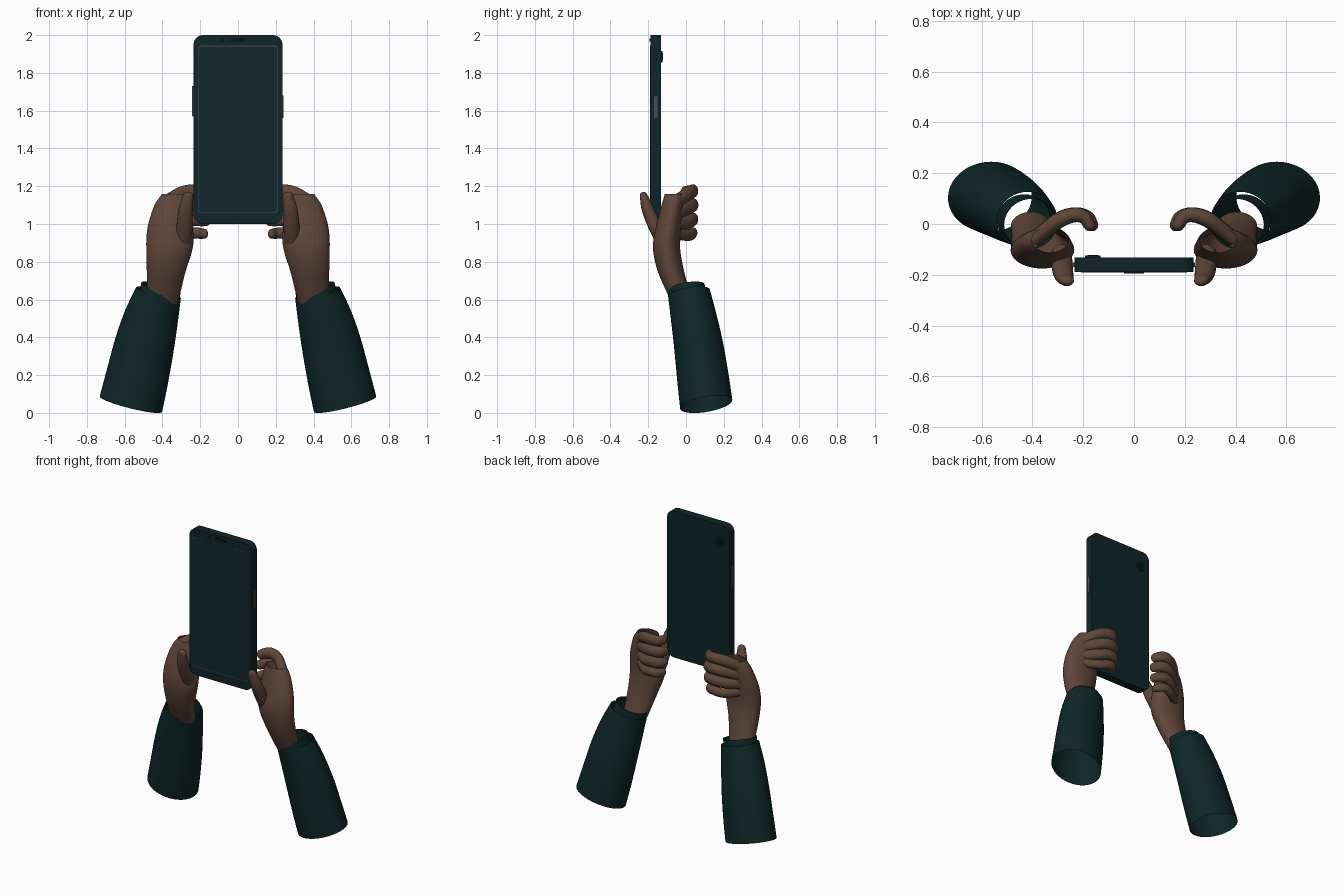
import bpy, bmesh, math
from mathutils import Vector

if "Cube" in bpy.data.objects:
    bpy.data.objects.remove(bpy.data.objects["Cube"])


def material(name, rgb):
    m = bpy.data.materials.new(name)
    m.diffuse_color = (*rgb, 1)
    m.use_nodes = True
    m.node_tree.nodes["Principled BSDF"].inputs["Base Color"].default_value = m.diffuse_color
    return m


SKIN = material("brown skin", (0.115, 0.061, 0.042))
CLOTH = material("dark teal cloth", (0.0045, 0.020, 0.020))
BODY = material("dark teal phone", (0.0045, 0.018, 0.021))
SCREEN = material("screen teal", (0.0055, 0.021, 0.025))
GREY = material("grey trim", (0.075, 0.075, 0.08))
BLACK = material("near black", (0.002, 0.006, 0.007))


def finish(name, bm, mat):
    bmesh.ops.recalc_face_normals(bm, faces=bm.faces)
    me = bpy.data.meshes.new(name)
    bm.to_mesh(me)
    bm.free()
    me.materials.append(mat)
    ob = bpy.data.objects.new(name, me)
    bpy.context.collection.objects.link(ob)
    bpy.ops.object.select_all(action='DESELECT')
    ob.select_set(True)
    bpy.context.view_layer.objects.active = ob
    bpy.ops.object.shade_smooth_by_angle(angle=math.radians(40))
    return ob


def spline(pts, steps=5):
    """Catmull-Rom through rows of (x, y, z, rx, ry)."""
    p = [Vector(q) for q in pts]
    p = [2 * p[0] - p[1]] + p + [2 * p[-1] - p[-2]]
    out = []
    for i in range(1, len(p) - 2):
        a, b, c, d = p[i - 1:i + 3]
        for k in range(steps):
            t = k / steps
            out.append(0.5 * (2 * b + (c - a) * t + (2 * a - 5 * b + 4 * c - d) * t * t
                              + (3 * b - a - 3 * c + d) * t ** 3))
    return out + [p[-2]]


def loft(name, pts, mat, side, ref, axis=None, tip=False, n=28):
    """Tube of elliptical rings; the last end gets a round tip if asked."""
    rows = spline(pts)
    rings = []
    for i, q in enumerate(rows):
        a, b = rows[max(i - 1, 0)], rows[min(i + 1, len(rows) - 1)]
        t = Vector(axis) if axis else Vector(b[:3]) - Vector(a[:3])
        rings.append((Vector(q[:3]), t.normalized(), q[3], q[4]))
    if tip:
        c, t, rx, ry = rings[-1]
        for k in range(1, 7):
            ang = math.radians(14.5 * k)
            rings.append((c + t * rx * math.sin(ang), t, rx * math.cos(ang), ry * math.cos(ang)))
    bm = bmesh.new()
    prev = None
    for c, t, rx, ry in rings:
        u = Vector(ref).cross(t).normalized()
        v = t.cross(u)
        ring = []
        for j in range(n):
            ang = math.tau * j / n
            w = c + u * rx * math.cos(ang) + v * ry * math.sin(ang)
            ring.append(bm.verts.new((w.x * side, w.y, w.z)))
        if prev:
            for j in range(n):
                bm.faces.new((prev[j], prev[(j + 1) % n], ring[(j + 1) % n], ring[j]))
        elif tip:
            bm.faces.new(ring)
        prev = ring
    if tip:
        bm.faces.new(prev)
    return finish(name, bm, mat)


def plate(name, x0, x1, z0, z1, y0, y1, r, mat, seg=8):
    """Rounded rectangle in the xz plane, extruded from y0 to y1."""
    bm = bmesh.new()
    ring = []
    corners = ((x1 - r, z1 - r), (x0 + r, z1 - r), (x0 + r, z0 + r), (x1 - r, z0 + r))
    for i, (cx, cz) in enumerate(corners):
        for k in range(seg + 1):
            a = math.pi / 2 * (i + k / seg)
            ring.append(bm.verts.new((cx + r * math.cos(a), y0, cz + r * math.sin(a))))
    face = bm.faces.new(ring)
    ext = bmesh.ops.extrude_face_region(bm, geom=[face], use_keep_orig=True)
    moved = [g for g in ext['geom'] if isinstance(g, bmesh.types.BMVert)]
    bmesh.ops.translate(bm, verts=moved, vec=(0, y1 - y0, 0))
    bmesh.ops.remove_doubles(bm, verts=bm.verts, dist=1e-5)
    return finish(name, bm, mat)


# Phone with its screen, openings and buttons
plate("phone_body", -0.235, 0.235, 1.0, 2.0, -0.188, -0.132, 0.05, BODY)
plate("screen_outline", -0.213, 0.213, 1.058, 1.945, -0.1895, -0.187, 0.022, GREY)
plate("screen", -0.209, 0.209, 1.062, 1.941, -0.191, -0.187, 0.019, SCREEN)
plate("speaker_slot", -0.04, 0.04, 1.965, 1.982, -0.194, -0.187, 0.008, BLACK)
plate("front_sensor", -0.093, -0.077, 1.966, 1.982, -0.190, -0.187, 0.0079, BLACK)
plate("camera_ring", -0.192, -0.132, 1.855, 1.915, -0.133, -0.124, 0.0299, BODY)
plate("camera_lens", -0.182, -0.142, 1.865, 1.905, -0.125, -0.122, 0.0199, BLACK)
plate("long_button", -0.244, -0.23, 1.57, 1.73, -0.169, -0.151, 0.004, GREY)
plate("short_button", 0.23, 0.241, 1.56, 1.68, -0.169, -0.151, 0.004, GREY)

ARM = (0.24, 0.16, -0.958)
# Fingers: name, knuckle height, root height, tip x, radius
FINGERS = (("index", 1.172, 1.11, 0.175, 0.036), ("middle", 1.098, 1.06, 0.165, 0.037),
           ("ring", 1.022, 1.00, 0.167, 0.036), ("little", 0.950, 0.95, 0.178, 0.030))

for side, tag in ((1, "right"), (-1, "left")):
    # Palm and wrist: an open tube
    loft(tag + "_palm", [
        (0.330, -0.062, 1.160, 0.072, 0.050), (0.345, -0.072, 1.10, 0.097, 0.057),
        (0.358, -0.090, 1.00, 0.117, 0.066), (0.360, -0.101, 0.92, 0.125, 0.071),
        (0.365, -0.101, 0.85, 0.120, 0.072), (0.380, -0.080, 0.75, 0.103, 0.070),
        (0.392, -0.045, 0.65, 0.090, 0.062), (0.405, -0.010, 0.56, 0.080, 0.058)],
        SKIN, side, (0, 1, 0), axis=(0, 0, -1), n=40)

    # Fingers curling behind the phone
    for name, zk, zr, xt, r in FINGERS:
        loft(f"{tag}_{name}_finger", [
            (0.390, -0.060, zr, r * 0.8, r), (0.300, 0.012, zk - 0.01, r * 0.85, r),
            (0.235, 0.036, zk + 0.002, r * 0.8, r), (xt + 0.02, 0.026, zk, r * 0.75, r * 0.95),
            (xt, -0.004, zk - 0.002, r * 0.66, r * 0.85)],
            SKIN, side, (0, 0, 1), tip=True, n=20)

    # Thumb resting on the front edge
    loft(tag + "_thumb", [
        (0.285, -0.115, 0.90, 0.040, 0.040), (0.283, -0.165, 0.99, 0.042, 0.036),
        (0.276, -0.203, 1.08, 0.038, 0.032), (0.265, -0.222, 1.142, 0.029, 0.022)],
        SKIN, side, (0, 1, 0), tip=True, n=20)

    # Shirt cuff inside the wider open sleeve
    loft(tag + "_cuff", [
        (0.407, 0.000, 0.665, 0.107, 0.100), (0.420, 0.008, 0.61, 0.108, 0.100),
        (0.435, 0.018, 0.55, 0.108, 0.100)], CLOTH, side, (0, 1, 0), axis=ARM, n=40)
    loft(tag + "_sleeve", [
        (0.421, 0.016, 0.635, 0.122, 0.112), (0.458, 0.040, 0.51, 0.143, 0.121),
        (0.495, 0.066, 0.36, 0.158, 0.130), (0.533, 0.089, 0.19, 0.166, 0.137),
        (0.567, 0.107, 0.046, 0.170, 0.140)], CLOTH, side, (0, 1, 0), axis=ARM, n=40)
